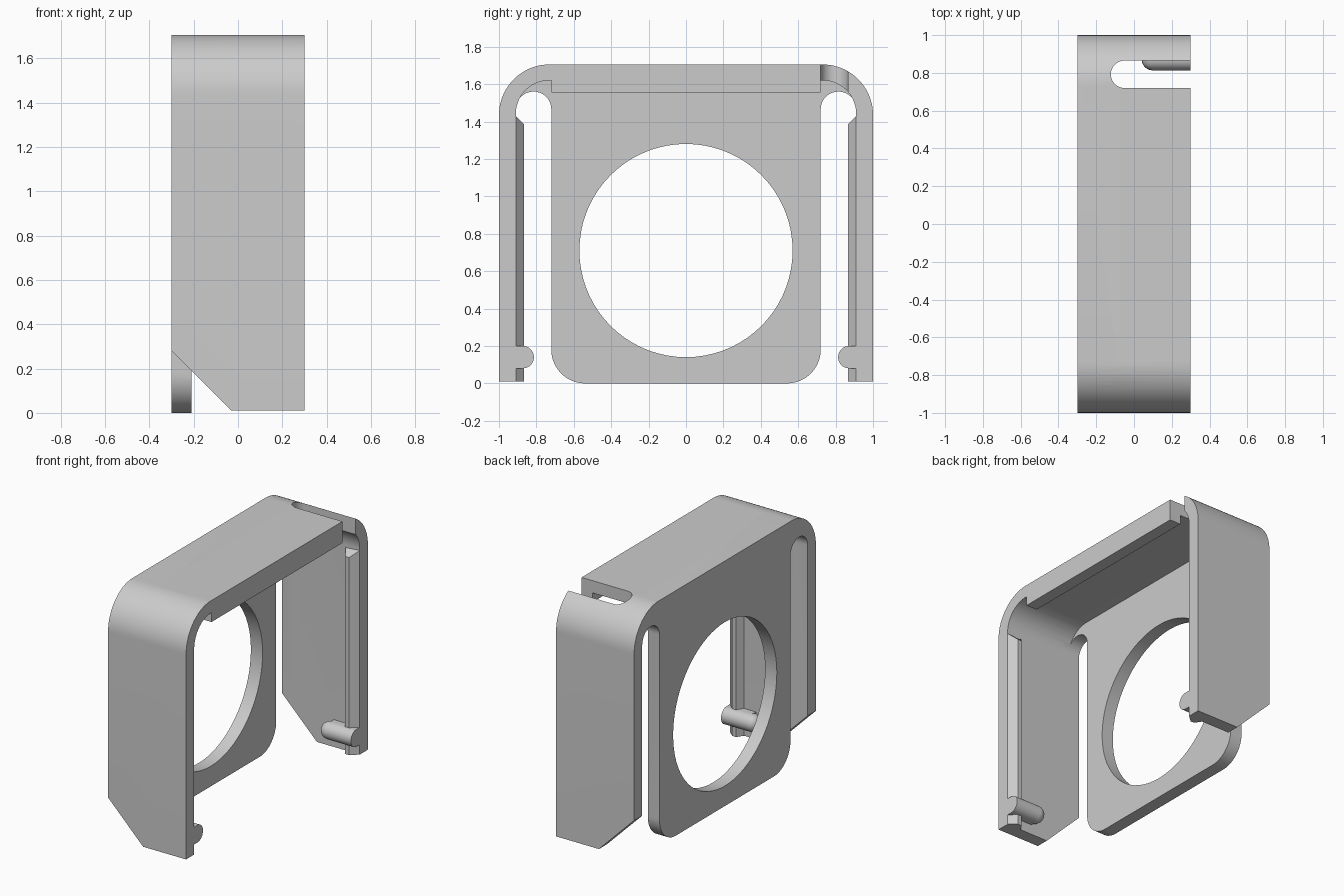
import bpy, bmesh
from math import sin, cos, radians
from mathutils import Vector

if "Cube" in bpy.data.objects:
    bpy.data.objects.remove(bpy.data.objects["Cube"])

grey = bpy.data.materials.new("light grey")
grey.use_nodes = True
colour = (0.6, 0.6, 0.6, 1)
grey.diffuse_color = colour
grey.node_tree.nodes["Principled BSDF"].inputs["Base Color"].default_value = colour

X0, X1 = -0.3, 0.3      # back and front edges
WALL = 0.09
INNER = 1 - WALL        # inner face of each arm
PLATE = 0.72            # half width of the back plate
TOP = 1.705
BEND = 0.27             # outer bend radius


def arc(cu, cv, r, a0, a1, n=20):
    angles = [radians(a0 + (a1 - a0) * i / n) for i in range(n + 1)]
    return [(cu + r * cos(a), cv + r * sin(a)) for a in angles]


def prism(name, profile, axis, lo, hi, side=1):
    """Extrude a profile along an axis; side=-1 mirrors it in y."""
    place = {"x": lambda u, v, w: (w, u, v),
             "y": lambda u, v, w: (u, w, v),
             "z": lambda u, v, w: (u, v, w)}[axis]
    bm = bmesh.new()
    face = bm.faces.new([bm.verts.new(place(u, v, lo)) for u, v in profile])
    out = bmesh.ops.extrude_face_region(bm, geom=[face])
    shift = Vector(place(0, 0, hi - lo))
    for v in out["geom"]:
        if isinstance(v, bmesh.types.BMVert):
            v.co += shift
    for v in bm.verts:
        v.co.y *= side
    return finish(name, bm)


def finish(name, bm):
    bmesh.ops.recalc_face_normals(bm, faces=bm.faces)
    mesh = bpy.data.meshes.new(name)
    bm.to_mesh(mesh)
    bm.free()
    mesh.materials.append(grey)
    ob = bpy.data.objects.new(name, mesh)
    bpy.context.collection.objects.link(ob)
    return ob


def select(ob):
    bpy.ops.object.select_all(action="DESELECT")
    ob.select_set(True)
    bpy.context.view_layer.objects.active = ob


def cut(ob, cutter):
    cutter.hide_render = True
    mod = ob.modifiers.new("cut", "BOOLEAN")
    mod.operation, mod.solver, mod.object = "DIFFERENCE", "EXACT", cutter
    select(ob)
    bpy.ops.object.modifier_apply(modifier=mod.name)
    bpy.data.objects.remove(cutter)


def arch(half, top, r, bottom):
    c = half - r
    return ([(half, bottom)] + arc(c, top - r, r, 0, 90)
            + arc(-c, top - r, r, 90, 180) + [(-half, bottom)])


# Folded shell: solid arch hollowed out to leave the back, top and arms
shell = prism("folded_shell", arch(1, TOP, BEND, 0), "x", X0, X1)
cut(shell, prism("hollow", arch(INNER, TOP - 0.085, BEND - WALL, -0.2),
                 "x", X0 + WALL, X1 + 0.2))
cut(shell, prism("round_hole", arc(0, 0.71, 0.57, 0, 355, 71), "x", X0 - 0.1, 0))

for side in (1, -1):
    # Gap between back plate and arm, with the plate's rounded lower corner
    gap_r = (INNER - PLATE) / 2
    corner = 0.18
    gap = ([(PLATE - corner, -0.1)]
           + arc(PLATE - corner, corner, corner, -90, 0)
           + arc(PLATE + gap_r, 1.56 - gap_r, gap_r, 180, 0) + [(INNER, -0.1)])
    cut(shell, prism("back_gap", gap, "x", X0 - 0.1, X0 + WALL + 0.05, side))
    # Round-ended slot in the top
    r = 0.0725
    slot = arc(-0.05, PLATE + r, r, 90, 270) + [(0.4, PLATE), (0.4, PLATE + 2 * r)]
    cut(shell, prism("top_slot", slot, "z", 1.46, 1.9, side))
    # Slanted lower corner of the arm
    slant = [(-0.4, 0.38), (-0.03, 0.01), (0.4, 0.01), (0.4, -0.1), (-0.4, -0.1)]
    cut(shell, prism("arm_slant", slant, "y", 0.85, 1.1, side))

# Lip hanging from the front edge of the top
lip = prism("front_lip", [(-PLATE, 1.555), (PLATE, 1.555), (PLATE, 1.66), (-PLATE, 1.66)],
            "x", X1 - 0.085, X1)
parts = [shell, lip]

for side, label in ((1, "back"), (-1, "front")):
    # Tapered ridge inside the arm's edge, with a sloping upper end
    ridge = prism(label + "_arm_ridge",
                  [(X1, INNER + 0.01), (X1, INNER), (0.25, 0.865), (0.22, 0.865),
                   (0.19, INNER), (0.19, INNER + 0.01)], "z", 0.01, 1.43, side)
    for v in ridge.data.vertices:
        if v.co.z > 1:
            v.co.z -= max(0, INNER - abs(v.co.y))
    # Snap peg: capsule end, flat front, joined to the arm
    peg_r, peg_y, peg_z = 0.06, 0.873, 0.14
    bm = bmesh.new()
    bmesh.ops.create_uvsphere(bm, u_segments=24, v_segments=12, radius=peg_r)
    for v in bm.verts:
        v.co = (0.04 + peg_r + v.co.x, side * (peg_y + v.co.y), peg_z + v.co.z)
    peg_end = finish(label + "_peg_end", bm)
    profile = (arc(peg_y, peg_z, peg_r, 90, 270, 16)
               + [(INNER + 0.01, peg_z - peg_r), (INNER + 0.01, peg_z + peg_r)])
    peg = prism(label + "_snap_peg", profile, "x", 0.04 + peg_r, X1, side)
    parts += [ridge, peg_end, peg]

for ob in parts:
    select(ob)
    bpy.ops.object.shade_smooth_by_angle(angle=radians(30))
